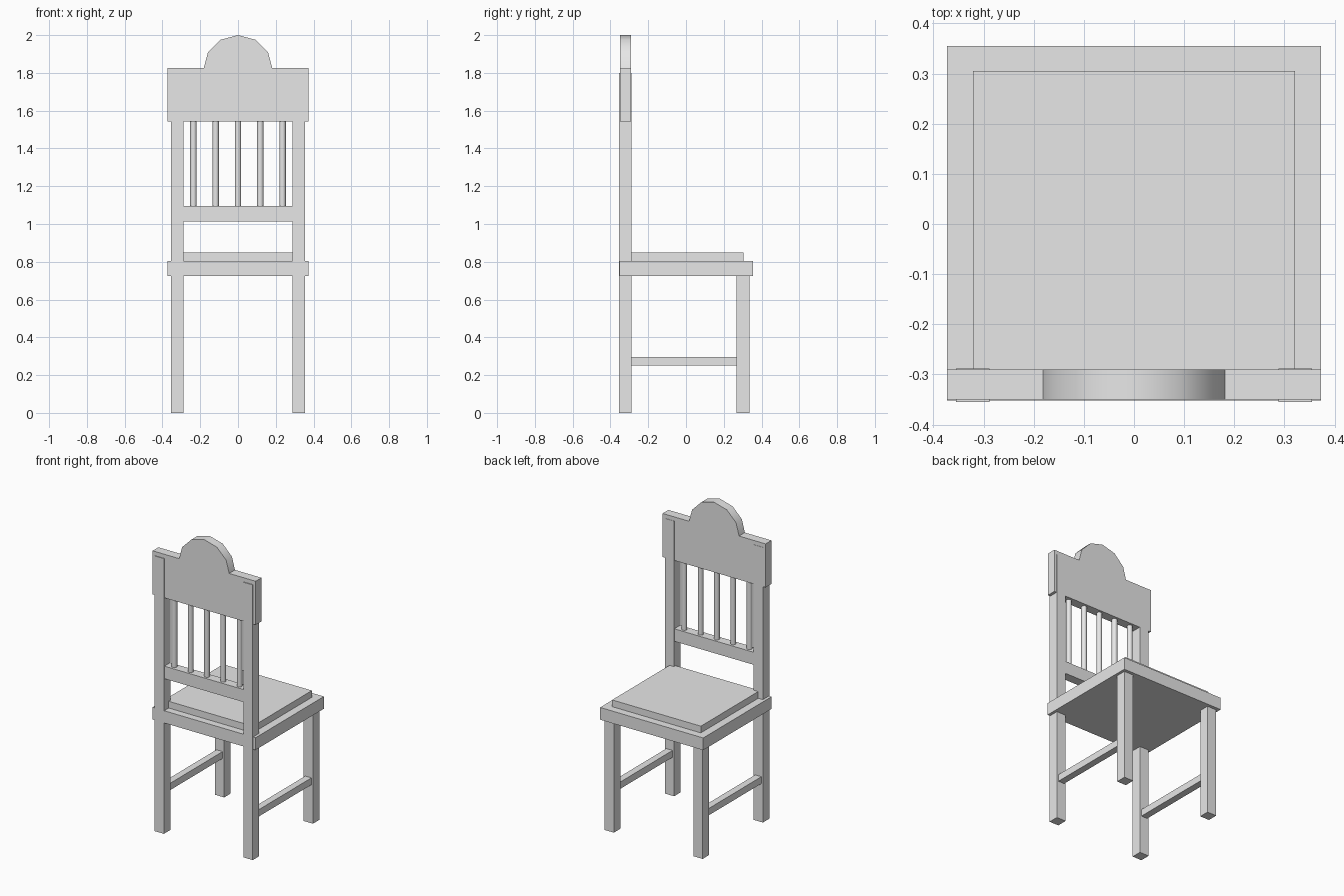
import bpy, bmesh, math
from mathutils import Matrix

if "Cube" in bpy.data.objects:
    bpy.data.objects.remove(bpy.data.objects["Cube"])

grey = bpy.data.materials.new("light grey")
grey.diffuse_color = (0.8, 0.8, 0.8, 1)
grey.use_nodes = True
grey.node_tree.nodes["Principled BSDF"].inputs["Base Color"].default_value = grey.diffuse_color


def finish(name, bm, smooth=False):
    bmesh.ops.recalc_face_normals(bm, faces=bm.faces)
    me = bpy.data.meshes.new(name)
    bm.to_mesh(me)
    bm.free()
    me.materials.append(grey)
    ob = bpy.data.objects.new(name, me)
    bpy.context.collection.objects.link(ob)
    if smooth:
        bpy.ops.object.select_all(action='DESELECT')
        bpy.context.view_layer.objects.active = ob
        ob.select_set(True)
        bpy.ops.object.shade_smooth_by_angle(angle=math.radians(35))
    return ob


def box(name, x, y, z):
    """Box from (min, max) ranges."""
    bm = bmesh.new()
    bmesh.ops.create_cube(bm, size=1)
    for v in bm.verts:
        for i, (a, b) in enumerate((x, y, z)):
            v.co[i] = a if v.co[i] < 0 else b
    return finish(name, bm)


# seat slab and raised cushion
box("seat", (-0.373, 0.373), (-0.352, 0.355), (0.724, 0.804))
box("cushion", (-0.321, 0.321), (-0.305, 0.305), (0.80, 0.848))

# posts, front legs and side stretchers, one set per side
for side, s in (("left", -1), ("right", 1)):
    span = sorted((s * 0.288, s * 0.355))
    box(side + "_back_post", span, (-0.355, -0.288), (0, 1.80))
    box(side + "_front_leg", span, (0.268, 0.335), (0, 0.73))
    box(side + "_stretcher", sorted((s * 0.299, s * 0.344)),
        (-0.30, 0.28), (0.252, 0.297))

# lower back rail
box("back_rail", (-0.30, 0.30), (-0.350, -0.290), (1.013, 1.095))

# five round spindles
for i in range(5):
    bm = bmesh.new()
    bmesh.ops.create_cone(bm, cap_ends=True, segments=12, radius1=0.017,
                          radius2=0.017, depth=0.47,
                          matrix=Matrix.Translation(((i - 2) * 0.118, -0.32, 1.32)))
    finish("spindle_%d" % (i + 1), bm, True)

# crest board with a faceted half-round top, as one extruded profile
arch = [(0.184 * math.cos(math.radians(a)), 1.816 + 0.184 * math.sin(math.radians(a)))
        for a in range(30, 151, 30)]
profile = ([(-0.373, 1.542), (0.373, 1.542), (0.373, 1.827), (0.181, 1.827)]
           + arch + [(-0.181, 1.827), (-0.373, 1.827)])
bm = bmesh.new()
face = bm.faces.new([bm.verts.new((x, -0.350, z)) for x, z in profile])
ext = bmesh.ops.extrude_face_region(bm, geom=[face], use_keep_orig=True)
for v in ext["geom"]:
    if isinstance(v, bmesh.types.BMVert):
        v.co.y = -0.290
finish("crest", bm, True)
